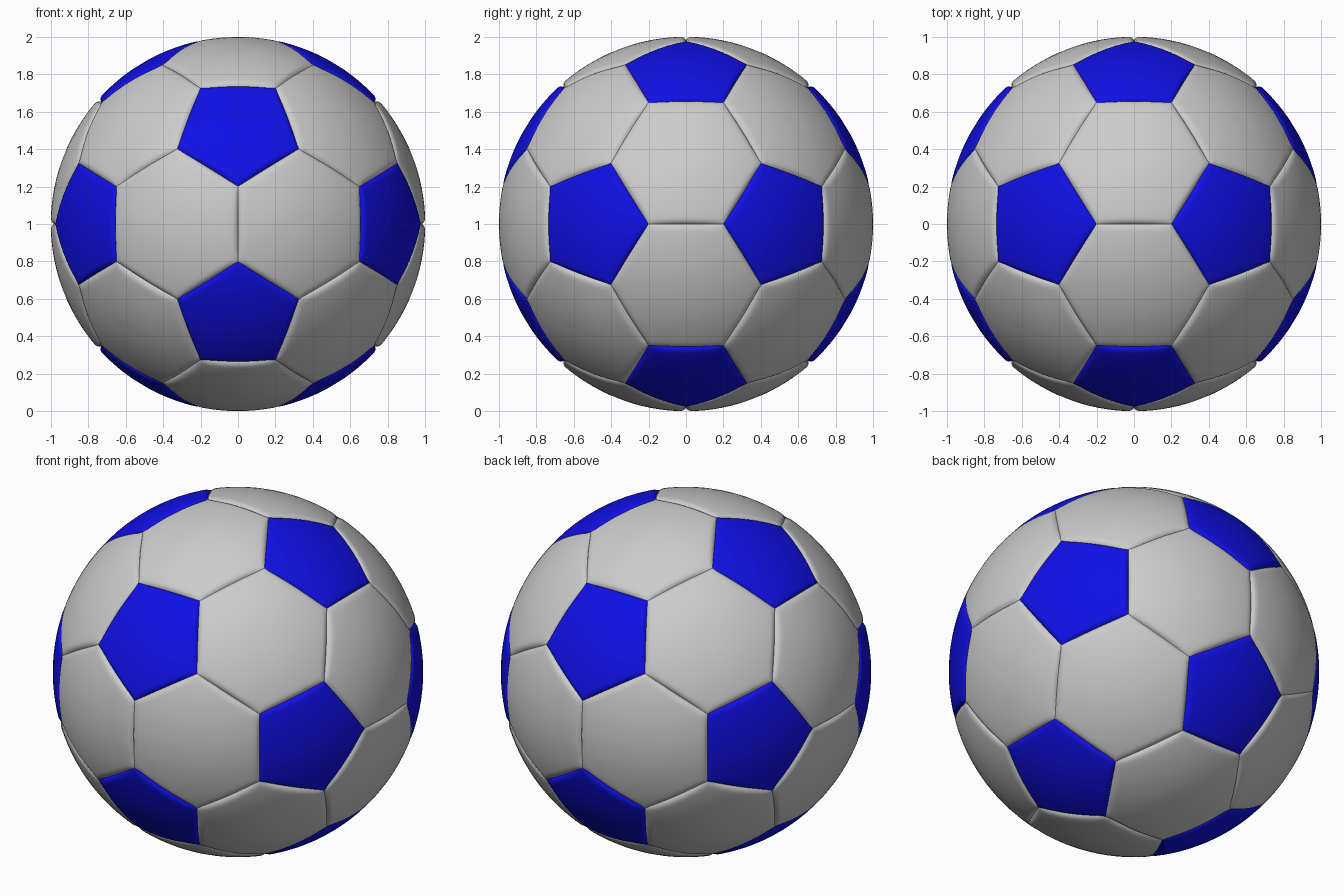
import bpy, bmesh, math
from mathutils import Vector

if "Cube" in bpy.data.objects:
    bpy.data.objects.remove(bpy.data.objects["Cube"])

PHI = (1 + 5 ** 0.5) / 2
RINGS = [0.0, 0.15, 0.3, 0.45, 0.6, 0.72, 0.82, 0.88, 0.92, 0.95, 0.97, 0.985, 1.0]
SIDE = 14          # segments along each panel edge
DEPTH = 0.018      # seam depth

# icosahedron directions: one pentagon around each
ico = []
for a in (-1, 1):
    for b in (-PHI, PHI):
        ico += [Vector((0, b, a)), Vector((b, a, 0)), Vector((a, 0, b))]


def near(a, b):
    return 1.9 < (a - b).length < 2.1


def around(points):
    """Sort corner points counter-clockwise about their outward centre."""
    c = sum(points, Vector()) / len(points)
    n = c.normalized()
    u = (points[0] - c).normalized()
    v = n.cross(u)
    return sorted(points, key=lambda p: math.atan2((p - c).dot(v), (p - c).dot(u)))


# corner lists: cut every icosahedron edge into thirds
pents = [around([p.lerp(q, 1 / 3) for q in ico if near(p, q)]) for p in ico]
hexes = []
for i in range(12):
    for j in range(i):
        for k in range(j):
            t = (ico[i], ico[j], ico[k])
            if near(t[0], t[1]) and near(t[1], t[2]) and near(t[0], t[2]):
                hexes.append(around([p.lerp(q, 1 / 3) for p in t for q in t if p is not q]))


def build_panels(name, panels, color=None):
    bm = bmesh.new()
    for corners in panels:
        m = len(corners)
        c = sum(corners, Vector()) / m
        total = m * SIDE
        prev = [bm.verts.new(c.normalized())]
        for t in RINGS[1:]:
            ring = []
            for i in range(total):
                k, s = divmod(i, SIDE)
                s /= SIDE
                e = corners[k].lerp(corners[(k + 1) % m], s)
                # rounded lip dropping into the seam, shallower at corners
                lip = max(0.0, (t - 0.88) / 0.12) ** 3
                depth = DEPTH * (0.25 + 0.75 * math.sin(math.pi * s) ** 0.5)
                ring.append(bm.verts.new(c.lerp(e, t).normalized() * (1.001 - depth * lip)))
            for i in range(total):
                j = (i + 1) % total
                if len(prev) == 1:
                    bm.faces.new((prev[0], ring[i], ring[j]))
                else:
                    bm.faces.new((prev[i], ring[i], ring[j], prev[j]))
            prev = ring
    for f in bm.faces:
        f.smooth = True
    for v in bm.verts:
        v.co.z += 1
    me = bpy.data.meshes.new(name)
    bm.to_mesh(me)
    bm.free()
    if color:
        mat = bpy.data.materials.new(name)
        mat.diffuse_color = color
        mat.use_nodes = True
        mat.node_tree.nodes["Principled BSDF"].inputs["Base Color"].default_value = mat.diffuse_color
        me.materials.append(mat)
    ob = bpy.data.objects.new(name, me)
    bpy.context.collection.objects.link(ob)


# grey hexagon panels and blue pentagon panels
build_panels("hexagon_panels", hexes)
build_panels("pentagon_panels", pents, (0.005, 0.005, 0.8, 1))
